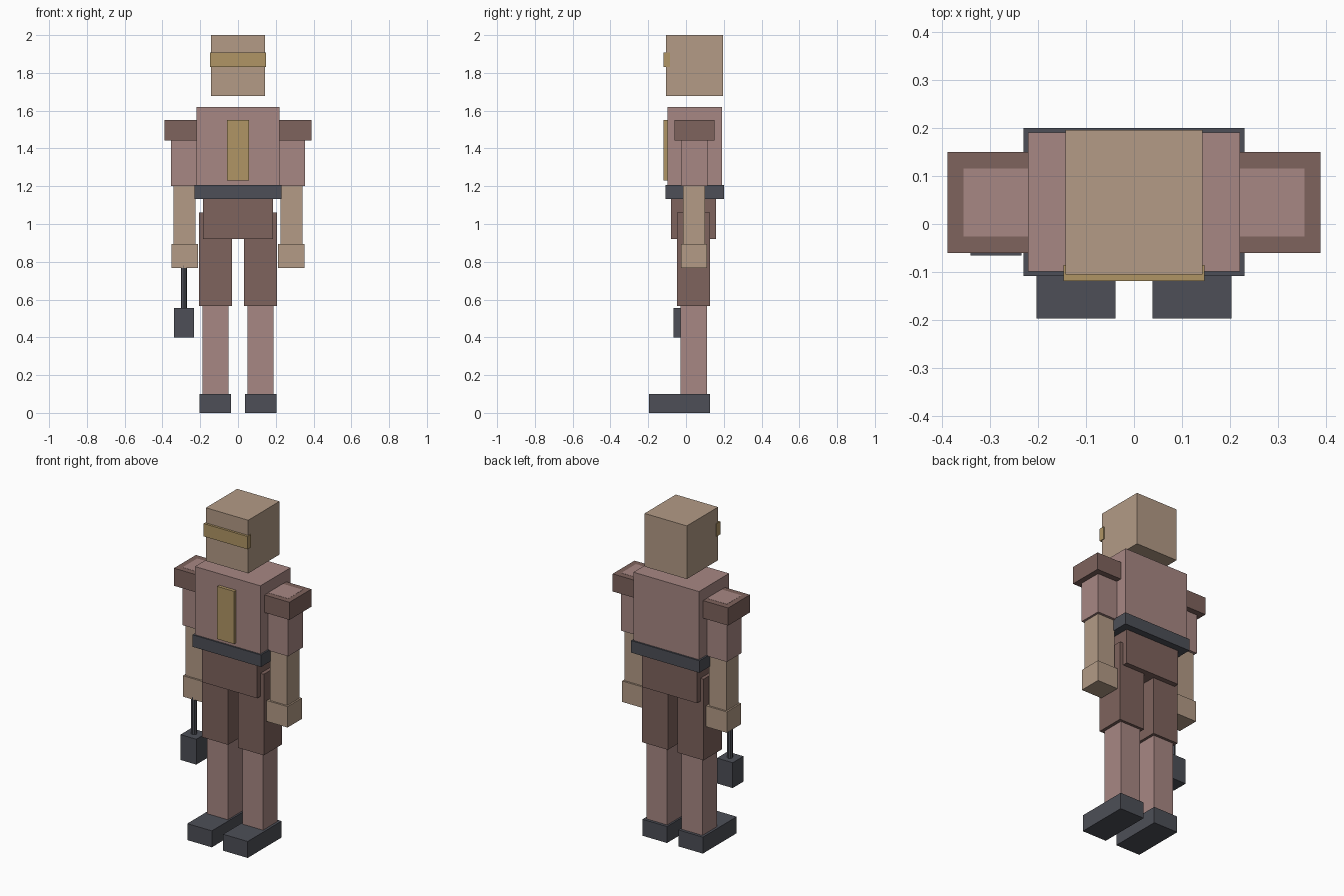
import bpy
import bmesh
from mathutils import Matrix, Vector

cube = bpy.data.objects.get("Cube")
if cube:
    bpy.data.objects.remove(cube, do_unlink=True)


def material(name, rgb):
    """Flat material from 0-255 display values, stored as linear."""
    lin = [((c / 255 + 0.055) / 1.055) ** 2.4 for c in rgb]
    mat = bpy.data.materials.new(name)
    mat.use_nodes = True
    mat.diffuse_color = (*lin, 1)
    bsdf = mat.node_tree.nodes["Principled BSDF"]
    bsdf.inputs["Base Color"].default_value = (*lin, 1)
    bsdf.inputs["Roughness"].default_value = 0.9
    return mat


SKIN = material("tan skin", (179, 155, 134))
CLOTH = material("dusty pink cloth", (167, 135, 131))
LEATHER = material("brown leather", (126, 99, 93))
GOLD = material("dull gold", (176, 149, 101))
IRON = material("dark iron", (77, 79, 87))


def finish(name, bm, mat):
    mesh = bpy.data.meshes.new(name)
    bm.to_mesh(mesh)
    bm.free()
    mesh.materials.append(mat)
    obj = bpy.data.objects.new(name, mesh)
    bpy.context.collection.objects.link(obj)
    return obj


def box(name, mat, x, y, z):
    """Box from its (low, high) extents on each axis."""
    lo, hi = (Vector(c) for c in zip(x, y, z))
    bm = bmesh.new()
    place = Matrix.Translation((lo + hi) / 2) @ Matrix.Diagonal((*(hi - lo), 1))
    bmesh.ops.create_cube(bm, size=1, matrix=place)
    return finish(name, bm, mat)


def centred(name, mat, half, y, z):
    return box(name, mat, (-half, half), y, z)


def pair(name, mat, x, y, z):
    box("left_" + name, mat, x, y, z)
    box("right_" + name, mat, (-x[1], -x[0]), y, z)


# Head and trunk
centred("head", SKIN, 0.142, (-0.105, 0.195), (1.677, 2.0))
centred("visor", GOLD, 0.147, (-0.119, -0.085), (1.83, 1.908))
centred("torso", CLOTH, 0.22, (-0.099, 0.19), (1.2, 1.62))
centred("chest_plate", GOLD, 0.057, (-0.118, -0.09), (1.23, 1.55))
centred("belt", IRON, 0.23, (-0.108, 0.2), (1.133, 1.206))
centred("hips", LEATHER, 0.185, (-0.08, 0.158), (0.92, 1.15))

# Arms
pair("shoulder_pad", LEATHER, (0.19, 0.388), (-0.06, 0.15), (1.443, 1.55))
pair("upper_arm", CLOTH, (0.215, 0.355), (-0.026, 0.115), (1.2, 1.551))
pair("forearm", SKIN, (0.225, 0.342), (-0.016, 0.1), (0.88, 1.2))
pair("hand", SKIN, (0.212, 0.352), (-0.027, 0.111), (0.767, 0.894))

# Legs
pair("thigh", LEATHER, (0.033, 0.207), (-0.048, 0.127), (0.567, 1.06))
pair("shin", CLOTH, (0.049, 0.188), (-0.028, 0.111), (0.09, 0.58))
pair("boot", IRON, (0.038, 0.203), (-0.197, 0.128), (0, 0.1))

# Hammer held in the right hand
box("hammer_head", IRON, (-0.34, -0.234), (-0.066, 0.037), (0.4, 0.554))
bm = bmesh.new()
bmesh.ops.create_cone(bm, cap_ends=True, segments=8, radius1=0.016, radius2=0.016,
                      depth=0.24, matrix=Matrix.Translation((-0.287, -0.012, 0.66)))
finish("hammer_handle", bm, IRON)
